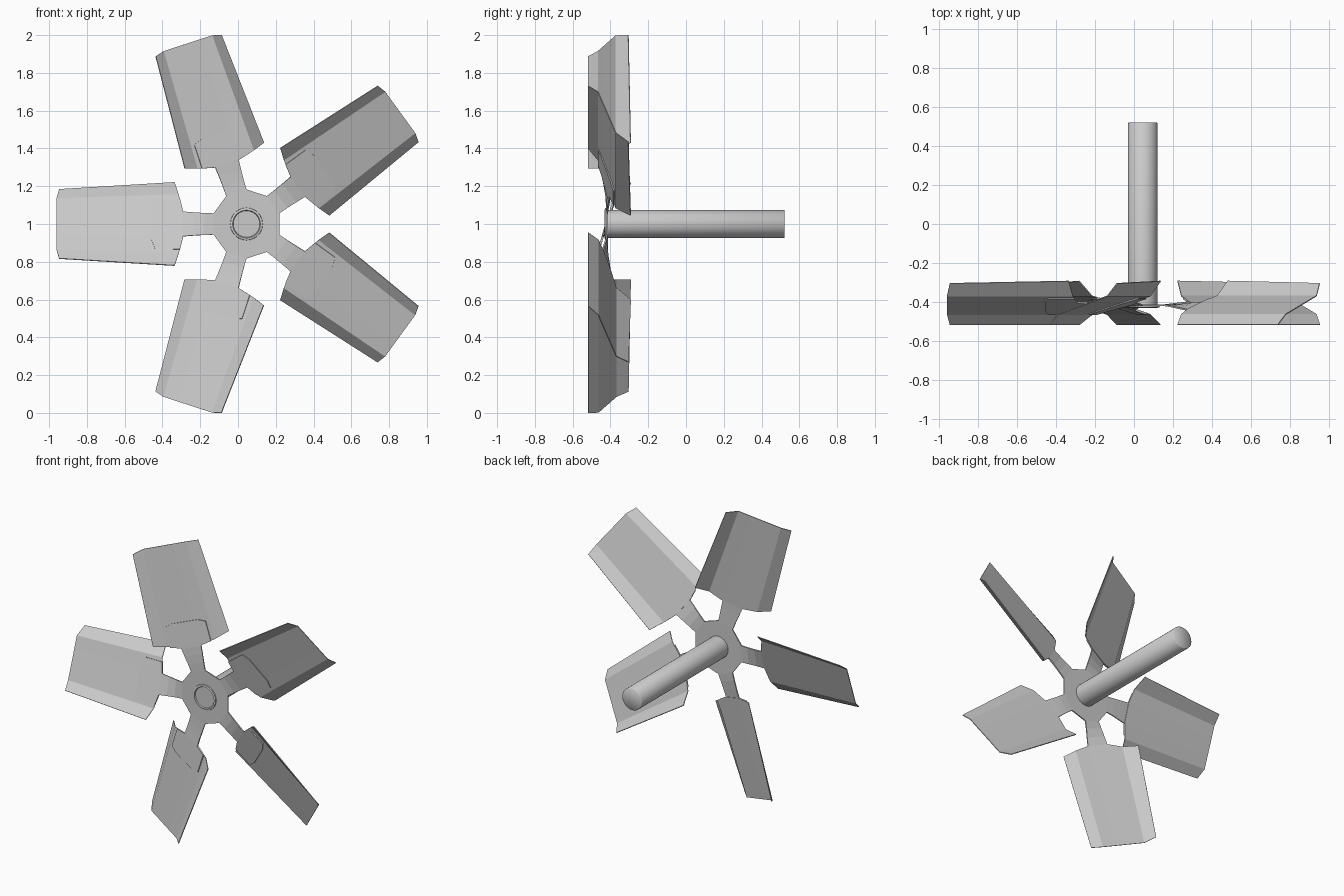
import bpy, bmesh, math
from mathutils import Vector

if "Cube" in bpy.data.objects:
    bpy.data.objects.remove(bpy.data.objects["Cube"])

CX, CZ, CY = 0.045, 1.0, -0.4175   # fan axis position and blade plane
PITCH = 0.305                      # slope of the blade root across its width


def place(r, t, y, ang):
    """Radial / tangential / axial coordinates to world space."""
    c, s = math.cos(ang), math.sin(ang)
    return Vector((CX + r * c - t * s, y, CZ + r * s + t * c))


def finish(name, bm, thickness):
    bmesh.ops.remove_doubles(bm, verts=bm.verts, dist=0.0005)
    bmesh.ops.recalc_face_normals(bm, faces=bm.faces)
    me = bpy.data.meshes.new(name)
    bm.to_mesh(me)
    bm.free()
    ob = bpy.data.objects.new(name, me)
    bpy.context.collection.objects.link(ob)
    mod = ob.modifiers.new("sheet", 'SOLIDIFY')
    mod.thickness = thickness
    mod.offset = 0
    return ob


# Blade sheet: Z-shaped cross-section, tapering towards the tip
root = [(0.381, -0.220, -0.293), (0.359, -0.157, -0.370), (0.335, -0.065, -0.398),
        (0.335, 0.065, -0.437), (0.359, 0.157, -0.465), (0.381, 0.220, -0.518)]
tip = [(0.992, -0.183, -0.305), (1.006, -0.135, -0.370), (1.006, -0.055, -0.398),
       (1.006, 0.055, -0.437), (1.006, 0.135, -0.465), (0.992, 0.183, -0.518)]


def make_blade(i, ang):
    bm = bmesh.new()
    a = [bm.verts.new(place(*p, ang)) for p in root]
    b = [bm.verts.new(place(*p, ang)) for p in tip]
    for k in range(5):
        bm.faces.new((a[k], a[k + 1], b[k + 1], b[k]))
    finish(f"blade_{i + 1}", bm, 0.005)


# Spider: ten-sided hub plate with twisted arms ending in pads on the blades
# stations are (radius, half width, share of the blade pitch, forward offset)
stations = [(0.174, 0.0565, 0.0, 0.0), (0.225, 0.058, 0.35, -0.001),
            (0.28, 0.061, 0.75, -0.003), (0.335, 0.065, 1.0, -0.005)]
pad = [(0.335, -0.065), (0.352, -0.133), (0.484, -0.133), (0.502, -0.085),
       (0.502, 0.085), (0.484, 0.133), (0.352, 0.133), (0.335, 0.065)]

angles = [math.pi + i * math.tau / 5 for i in range(5)]
spider = bmesh.new()
hub = []
for i, ang in enumerate(angles):
    make_blade(i, ang)
    rows = [[spider.verts.new(place(r, s * w, CY + off - s * w * PITCH * p, ang))
             for s in (-1, 1)] for r, w, p, off in stations]
    hub += rows[0]
    for u, v in zip(rows, rows[1:]):
        spider.faces.new((u[0], u[1], v[1], v[0]))
    spider.faces.new([spider.verts.new(place(r, t, CY - 0.005 - t * PITCH, ang))
                      for r, t in pad])
spider.faces.new(hub)
finish("hub_spider", spider, 0.008)


def lathe(name, profile, sides):
    """Revolve (radius, y) points around the fan axis."""
    bm = bmesh.new()
    rings = [[bm.verts.new(place(r, 0, y, k * math.tau / sides)) for k in range(sides)]
             for r, y in profile]
    for u, v in zip(rings, rings[1:]):
        for k in range(sides):
            n = (k + 1) % sides
            bm.faces.new((u[k], u[n], v[n], v[k]))
    bm.faces.new(rings[0])
    bm.faces.new(rings[-1])
    bmesh.ops.recalc_face_normals(bm, faces=bm.faces)
    me = bpy.data.meshes.new(name)
    bm.to_mesh(me)
    bm.free()
    ob = bpy.data.objects.new(name, me)
    bpy.context.collection.objects.link(ob)
    return ob


# Drive shaft, and the shallow retaining ring on the hub front
shaft = lathe("shaft", [(0.075, -0.417), (0.075, 0.518), (0.071, 0.522)], 32)
ring = lathe("hub_ring", [(0.087, -0.418), (0.085, -0.428), (0.074, -0.431),
                          (0.070, -0.424)], 24)
for ob in (shaft, ring):
    bpy.ops.object.select_all(action='DESELECT')
    ob.select_set(True)
    bpy.context.view_layer.objects.active = ob
    bpy.ops.object.shade_smooth_by_angle(angle=math.radians(50))
